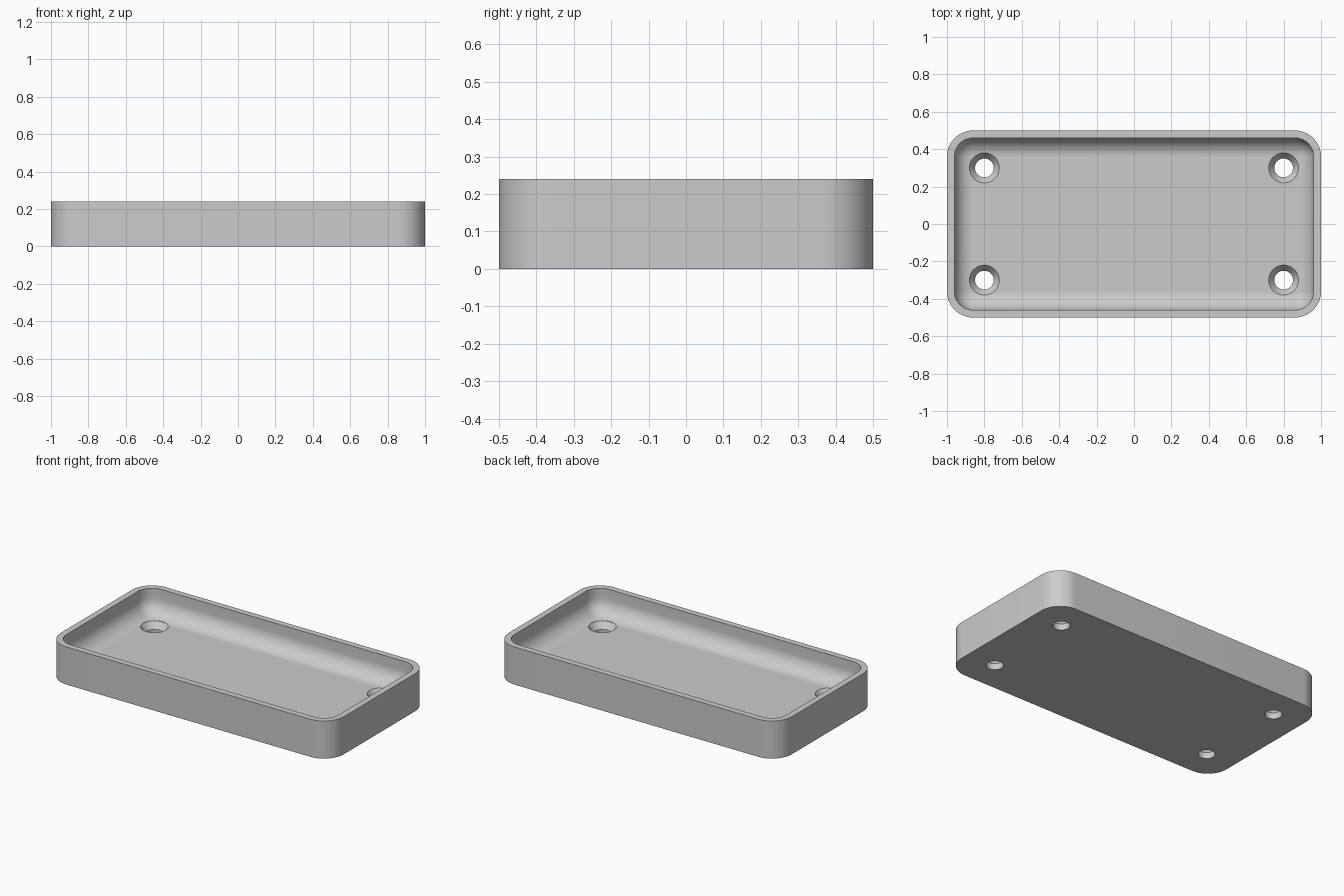
import bpy, bmesh
from math import sin, cos, pi, radians

cube = bpy.data.objects.get("Cube")
if cube:
    bpy.data.objects.remove(cube, do_unlink=True)

LENGTH, WIDTH, HEIGHT = 2.0, 1.0, 0.24
CORNER, WALL, FLOOR, FILLET = 0.14, 0.04, 0.08, 0.10
SEGMENTS = 16

grey = bpy.data.materials.new("light_grey")
grey.use_nodes = True
colour = (0.6, 0.6, 0.6, 1)
grey.diffuse_color = colour
grey.node_tree.nodes["Principled BSDF"].inputs["Base Color"].default_value = colour


def rounded_rect(inset, z):
    """Outline of the tray, moved inwards by inset."""
    cx, cy, r = LENGTH / 2 - CORNER, WIDTH / 2 - CORNER, CORNER - inset
    points = []
    for quarter, (sx, sy) in enumerate([(1, 1), (-1, 1), (-1, -1), (1, -1)]):
        for i in range(SEGMENTS + 1):
            a = (quarter + i / SEGMENTS) * pi / 2
            points.append((sx * cx + r * cos(a), sy * cy + r * sin(a), z))
    return points


def circle(x, y, r, z, sides=48):
    return [(x + r * cos(2 * pi * i / sides), y + r * sin(2 * pi * i / sides), z)
            for i in range(sides)]


def loft(name, rings):
    """Skin a stack of matching rings and cap both ends."""
    bm = bmesh.new()
    loops = [[bm.verts.new(p) for p in ring] for ring in rings]
    for low, high in zip(loops, loops[1:]):
        for i in range(len(low)):
            j = (i + 1) % len(low)
            bm.faces.new((low[i], low[j], high[j], high[i]))
    bm.faces.new(loops[0][::-1])
    bm.faces.new(loops[-1])
    bmesh.ops.remove_doubles(bm, verts=bm.verts, dist=1e-5)
    bmesh.ops.recalc_face_normals(bm, faces=bm.faces)
    mesh = bpy.data.meshes.new(name)
    bm.to_mesh(mesh)
    bm.free()
    mesh.materials.append(grey)
    obj = bpy.data.objects.new(name, mesh)
    bpy.context.collection.objects.link(obj)
    return obj


# Tray: outer wall, flat rim, inner wall, then a rounded fillet into the floor
rings = [rounded_rect(0, 0), rounded_rect(0, HEIGHT), rounded_rect(WALL, HEIGHT)]
for i in range(SEGMENTS + 1):
    a = i / SEGMENTS * pi / 2
    rings.append(rounded_rect(WALL + FILLET * (1 - cos(a)),
                              FLOOR + FILLET * (1 - sin(a))))
tray = loft("tray", rings)
bpy.context.view_layer.objects.active = tray
tray.select_set(True)

# Four countersunk screw holes
for x in (-0.8, 0.8):
    for y in (-0.3, 0.3):
        profile = [(0.05, -0.05), (0.05, 0.04), (0.08, FLOOR), (0.08, 0.16)]
        cutter = loft("hole_cutter", [circle(x, y, r, z) for r, z in profile])
        cutter.hide_render = True
        cut = tray.modifiers.new("screw_hole", 'BOOLEAN')
        cut.operation = 'DIFFERENCE'
        cut.solver = 'EXACT'
        cut.object = cutter
        bpy.ops.object.modifier_apply(modifier=cut.name)
        bpy.data.objects.remove(cutter, do_unlink=True)

bpy.ops.object.shade_smooth_by_angle(angle=radians(30))
